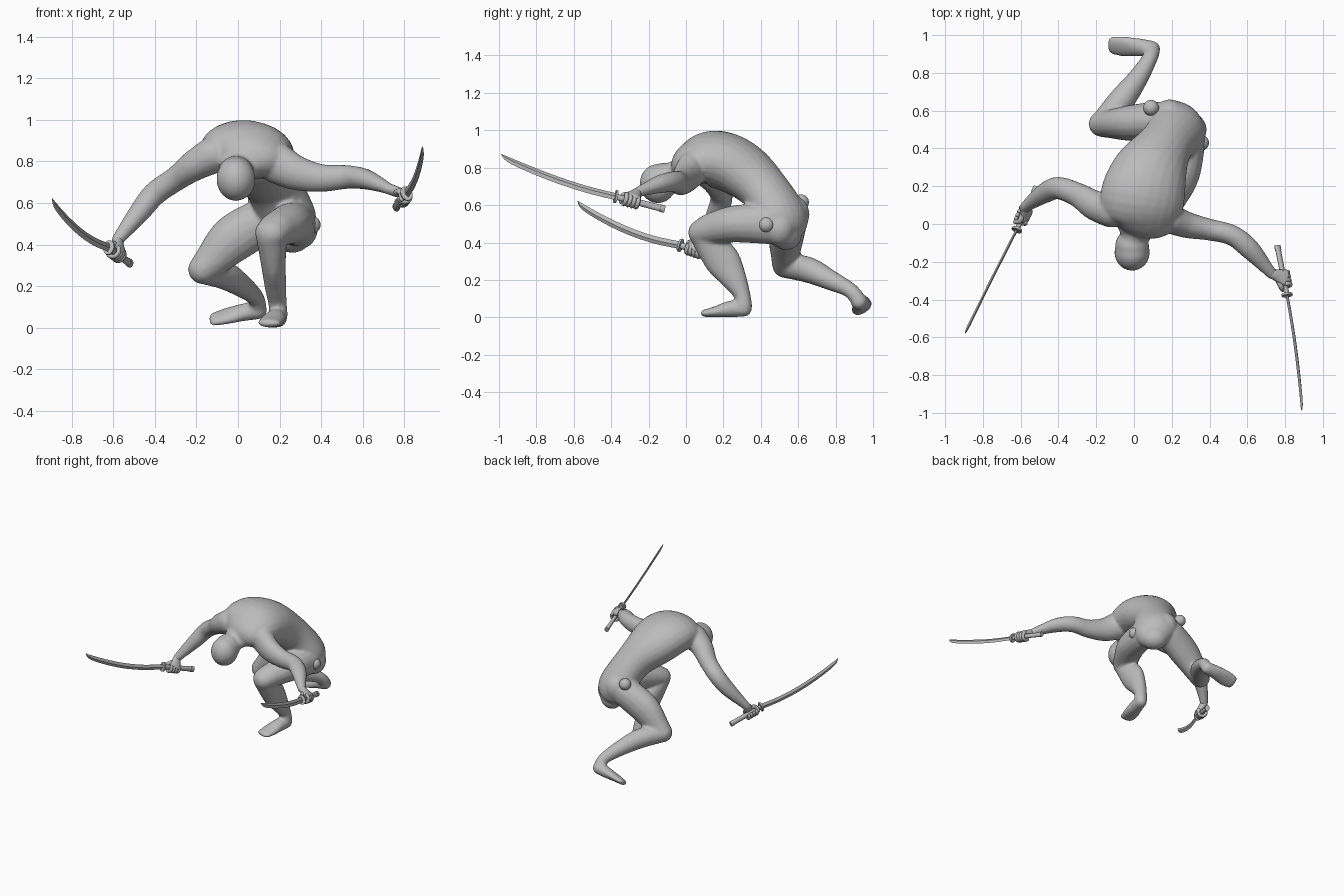
import bpy, bmesh, math
from mathutils import Vector, Matrix

old = bpy.data.objects.get("Cube")
if old:
    bpy.data.objects.remove(old)


def material(name, value):
    m = bpy.data.materials.new(name)
    m.use_nodes = True
    col = (value, value, value, 1)
    m.diffuse_color = col
    m.node_tree.nodes["Principled BSDF"].inputs["Base Color"].default_value = col
    return m


GREY = material("clay grey", 0.5)


def spline(a, b, c, d, t):
    return 0.5 * (2 * b + (c - a) * t + (2 * a - 5 * b + 4 * c - d) * t * t
                  + (3 * b - a - 3 * c + d) * t ** 3)


def loft(bm, sections, lateral, sides=16, steps=5, rounded=True):
    """Elliptical tube; each section is (centre, half width, half depth[, lateral])."""
    secs = []
    for s in sections:
        side = Vector(s[3] if len(s) > 3 else lateral).normalized()
        secs.append((Vector(s[0]), Vector((s[1], s[2], 0)), side))
    ext = [secs[0]] + secs + [secs[-1]]
    rings = []
    for i in range(len(secs) - 1):
        for k in range(steps):
            q = ext[i:i + 4]
            rings.append([spline(*[e[j] for e in q], k / steps) for j in range(3)])
    rings.append(list(secs[-1]))
    frames = []
    for i, (c, r, side) in enumerate(rings):
        tan = (rings[min(i + 1, len(rings) - 1)][0] - rings[max(i - 1, 0)][0]).normalized()
        u = (side - tan * side.dot(tan)).normalized()
        frames.append((c, r, u, tan.cross(u), tan))
    if rounded:
        def cap(f, sign):
            c, r, u, v, t = f
            m = min(r.x, r.y)
            return [(c + t * sign * m * math.sin(a), r * math.cos(a), u, v, t)
                    for a in (0.4, 0.8, 1.2, 1.5)]
        frames = cap(frames[0], -1)[::-1] + frames + cap(frames[-1], 1)
    loops = []
    for c, r, u, v, t in frames:
        angles = [2 * math.pi * k / sides for k in range(sides)]
        loops.append([bm.verts.new(c + u * r.x * math.cos(a) + v * r.y * math.sin(a))
                      for a in angles])
    for a, b in zip(loops, loops[1:]):
        for k in range(sides):
            n = (k + 1) % sides
            bm.faces.new((a[k], a[n], b[n], b[k]))
    bm.faces.new(loops[0][::-1])
    bm.faces.new(loops[-1])


def ball(bm, centre, size):
    mat = Matrix.Translation(centre) @ Matrix.Diagonal((*size, 1))
    bmesh.ops.create_uvsphere(bm, u_segments=24, v_segments=16, radius=1, matrix=mat)


def finish(bm, name, angle=60):
    bmesh.ops.recalc_face_normals(bm, faces=bm.faces)
    me = bpy.data.meshes.new(name)
    bm.to_mesh(me)
    bm.free()
    ob = bpy.data.objects.new(name, me)
    bpy.context.collection.objects.link(ob)
    me.materials.append(GREY)
    bpy.ops.object.select_all(action="DESELECT")
    ob.select_set(True)
    bpy.context.view_layer.objects.active = ob
    bpy.ops.object.shade_smooth_by_angle(angle=math.radians(angle))
    return ob


X, Y, Z = (1, 0, 0), (0, 1, 0), (0, 0, 1)
body = bmesh.new()

# torso, curled forward and twisted from hips to shoulders
hips, ribs = (.77, -.53, -.36), (.96, -.25, -.12)
loft(body, [((.265, .53, .44), .10, .08, hips), ((.24, .515, .52), .155, .125, hips),
            ((.17, .42, .68), .145, .125, (.85, -.45, -.25)),
            ((.09, .28, .80), .20, .15, ribs), ((.045, .14, .85), .225, .148, ribs),
            ((.035, .03, .82), .20, .115, ribs), ((.01, -.03, .78), .10, .065, X)],
     X, sides=24)
# buttocks
ball(body, (.19, .575, .55), (.085, .085, .10))
ball(body, (.30, .50, .48), (.085, .085, .10))
# neck and head
loft(body, [((.02, .02, .80), .075, .07), ((-.01, -.1, .75), .07, .07)], X)
ball(body, (-.01, -.115, .735), (.09, .09, .092))
ball(body, (-.01, -.15, .715), (.094, .098, .105))

# left leg, planted in front
loft(body, [((.29, .45, .50), .09, .11), ((.25, .27, .50), .10, .10),
            ((.19, .14, .475), .09, .085), ((.16, .085, .455), .082, .072)], X)
loft(body, [((.16, .085, .445), .075, .07), ((.17, .19, .31), .06, .095),
            ((.18, .26, .20), .052, .068), ((.19, .30, .12), .045, .045),
            ((.195, .305, .06), .045, .05)], X)
loft(body, [((.195, .31, .045), .042, .042), ((.18, .24, .045), .05, .045),
            ((.16, .16, .03), .06, .03), ((.15, .10, .022), .055, .02)], X)

# right leg, folded and trailing behind
loft(body, [((.13, .55, .52), .10, .11), ((-.02, .535, .43), .095, .115),
            ((-.13, .53, .32), .075, .085), ((-.17, .53, .28), .07, .072)], Y)
loft(body, [((-.17, .53, .275), .065, .065), ((-.07, .65, .255), .07, .07),
            ((.02, .77, .20), .055, .055), ((.08, .87, .15), .042, .042),
            ((.095, .91, .11), .042, .042)], Z)
loft(body, [((.095, .925, .085), .045, .045), ((.03, .935, .075), .05, .04),
            ((-.06, .94, .055), .06, .028), ((-.12, .945, .04), .052, .02)], (0, .84, .5))

# arms with shoulder muscles
loft(body, [((.19, .03, .79), .10, .08), ((.28, -.005, .745), .085, .07),
            ((.40, -.03, .72), .068, .058), ((.52, -.06, .725), .058, .055),
            ((.61, -.13, .715), .05, .055), ((.70, -.23, .68), .032, .036),
            ((.73, -.265, .665), .027, .03)], Z)
loft(body, [((-.12, .07, .83), .09, .09), ((-.21, .10, .78), .08, .075),
            ((-.30, .155, .715), .065, .06), ((-.40, .19, .645), .06, .058),
            ((-.47, .165, .56), .055, .052), ((-.55, .11, .46), .036, .036),
            ((-.58, .085, .42), .028, .03)], Y)

figure = finish(body, "body", 180)
remesh = figure.modifiers.new("fuse", "REMESH")
remesh.mode = "VOXEL"
remesh.voxel_size = 0.01
remesh.use_smooth_shade = True
soften = figure.modifiers.new("soften", "SMOOTH")
soften.factor = 0.5
soften.iterations = 6

# round hip joint knobs
for name, spot in (("left_hip_knob", (.355, .43, .495)), ("right_hip_knob", (.09, .615, .615))):
    knob = bmesh.new()
    ball(knob, spot, (.042, .042, .042))
    finish(knob, name)


def sword(side, pommel, guard, tip, bow):
    p, g, t, bow = map(Vector, (pommel, guard, tip, bow))
    axis = (g - p).normalized()
    # curved blade with a slanted point
    bm = bmesh.new()
    mid = [g.lerp(t, f) + bow * 4 * f * (1 - f) for f in (0, .25, .5, .75, .94, 1)]
    widths = (.02, .02, .02, .019, .015, .002)
    secs = [(c, w, .007) for c, w in zip(mid, widths)]
    secs[-1] = (mid[-1] - bow.normalized() * .012, .002, .002)
    loft(bm, secs, bow, sides=4, steps=4, rounded=False)
    finish(bm, side + "_blade", 30)
    # oval guard
    bm = bmesh.new()
    loft(bm, [(g - axis * .006, .036, .028), (g + axis * .006, .036, .028)], bow, steps=1,
         rounded=False)
    finish(bm, side + "_guard", 40)
    # grip with an end cap
    bm = bmesh.new()
    loft(bm, [(p, .019, .014), (g, .017, .013)], bow, steps=2, rounded=False)
    loft(bm, [(p - axis * .005, .021, .016), (p + axis * .02, .021, .016)], bow,
         steps=1, rounded=False)
    finish(bm, side + "_grip", 40)


def hand(side, wrist, pommel, guard, grip_at):
    w, p, g = map(Vector, (wrist, pommel, guard))
    axis = (g - p).normalized()
    centre = p.lerp(g, grip_at)
    to_wrist = w - centre
    u = (to_wrist - axis * to_wrist.dot(axis)).normalized()
    v = axis.cross(u)
    if v.z < 0:
        v = -v
    bm = bmesh.new()
    # palm laid over the grip
    loft(bm, [(w, .027, .026), (w.lerp(centre, .4) + v * .008, .036, .024),
              (centre + u * .01 + v * .024, .044, .016)], axis)
    # four fingers curling round the grip
    for i in range(4):
        c = centre + axis * (i - 1.5) * .022
        arc = [(c + (u * math.cos(a) + v * math.sin(a)) * .029, .0125, .0115)
               for a in (1.2, 2.0, 2.8, 3.6, 4.4, 5.1)]
        loft(bm, arc, axis, sides=8, steps=2)
    # thumb
    loft(bm, [(w.lerp(centre, .4) + axis * .02, .016, .016),
              (centre + u * .028 + axis * .045, .014, .014),
              (centre - v * .026 + axis * .05, .012, .011)], v, sides=8, steps=3)
    finish(bm, side + "_hand", 80)


left = ((.76, -.12, .58), (.81, -.375, .645))
right = ((-.52, .19, .31), (-.62, -.03, .385))
sword("left", *left, (.89, -.985, .86), (.008, .004, -.022))
sword("right", *right, (-.895, -.58, .61), (-.004, -.004, -.035))
hand("left", (.735, -.265, .665), *left, .68)
hand("right", (-.58, .085, .42), *right, .66)
